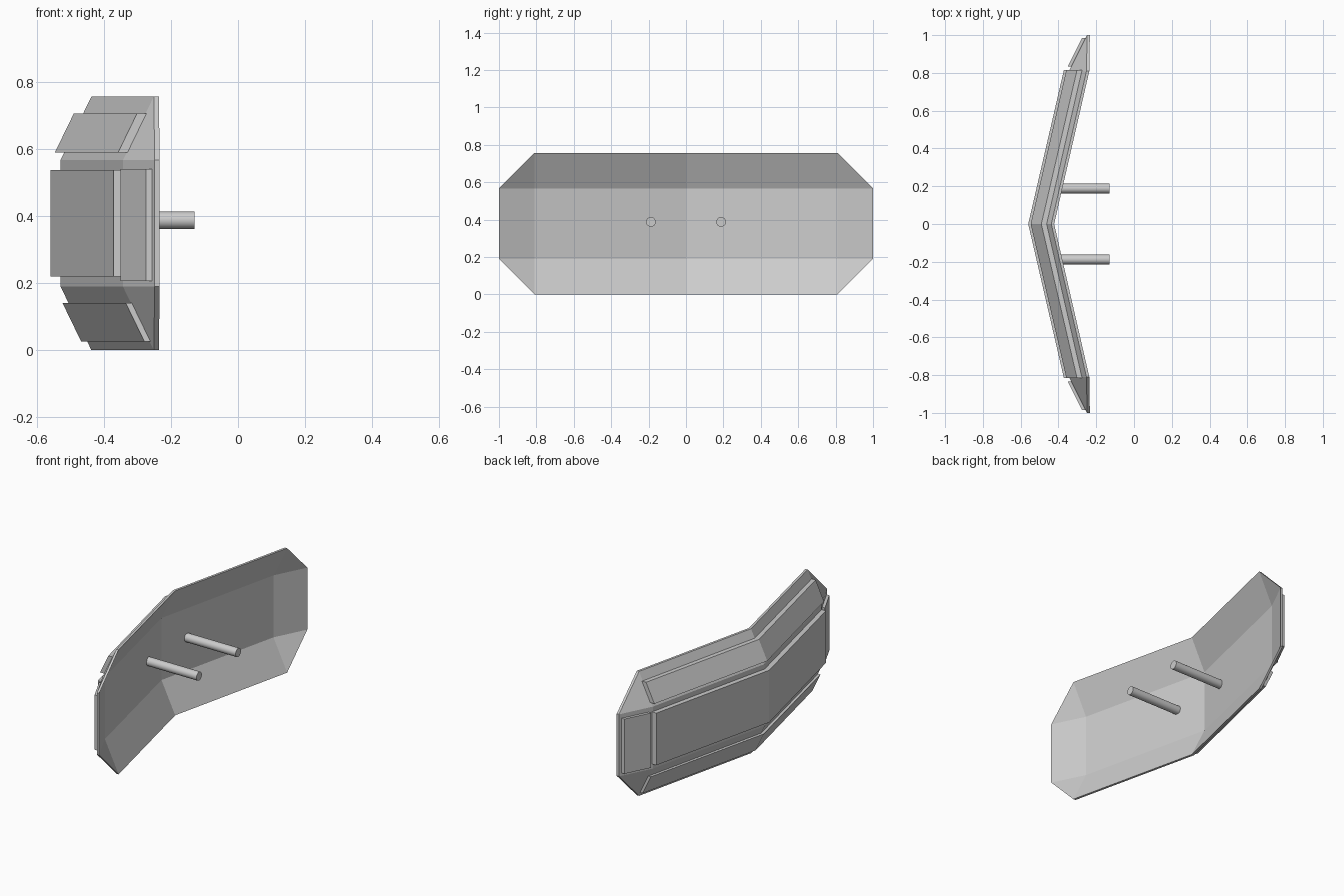
import bpy
import bmesh
from math import pi, radians

cube = bpy.data.objects.get("Cube")
if cube:
    bpy.data.objects.remove(cube, do_unlink=True)

grey = bpy.data.materials.new("plain_grey")
grey.use_nodes = True
colour = (0.6, 0.6, 0.6, 1)
grey.diffuse_color = colour
grey.node_tree.nodes["Principled BSDF"].inputs["Base Color"].default_value = colour

# Main dimensions: bend line, band heights and overall height
BEND, LOW, HIGH, TOP = 0.81, 0.19, 0.567, 0.757


def surface_x(y, z):
    """Outer face of the folded shell."""
    y = abs(y)
    band = max(0, z - HIGH, LOW - z)
    return -0.53 + 0.23 * min(y, BEND) + 0.5 * max(0, y - BEND) + 0.485 * band


def slab(name, ys, zs, front, back, clipped=False):
    """Grid of panels on the shell surface, given thickness along x."""
    bm = bmesh.new()
    grid = [[bm.verts.new((surface_x(y, z) + back, y, z)) for z in zs] for y in ys]
    for i in range(len(ys) - 1):
        for j in range(len(zs) - 1):
            corners = [(i, j), (i + 1, j), (i + 1, j + 1), (i, j + 1)]
            if clipped:  # cut the outermost corners diagonally
                corners = [(a, b) for a, b in corners
                           if not (a in (0, len(ys) - 1) and b in (0, len(zs) - 1))]
            bm.faces.new([grid[a][b] for a, b in corners])
    bmesh.ops.delete(bm, geom=[v for v in bm.verts if not v.link_faces], context='VERTS')
    result = bmesh.ops.extrude_face_region(bm, geom=bm.faces[:], use_keep_orig=True)
    moved = [v for v in result["geom"] if isinstance(v, bmesh.types.BMVert)]
    bmesh.ops.translate(bm, verts=moved, vec=(front - back, 0, 0))
    bmesh.ops.recalc_face_normals(bm, faces=bm.faces[:])
    mesh = bpy.data.meshes.new(name)
    bm.to_mesh(mesh)
    bm.free()
    mesh.materials.append(grey)
    obj = bpy.data.objects.new(name, mesh)
    bpy.context.collection.objects.link(obj)
    return obj


# Folded shell
slab("shell", (-1, -BEND, 0, BEND, 1), (0, LOW, HIGH, TOP), 0, 0.015, clipped=True)

# Raised armour plates along the three bands
span = (-0.815, 0, 0.815)
slab("centre_plate", span, (0.22, 0.537), -0.03, 0.002)
slab("upper_plate", span, (0.59, 0.706), -0.028, 0.002)
slab("lower_plate", span, (0.025, 0.14), -0.018, 0.008)

# End plates and handle rods on both sides
for side, s in (("left", 1), ("right", -1)):
    slab(side + "_end_plate", (s * 0.835, s * 0.985), (0.207, 0.54), -0.019, 0.002)
    start, end = -0.475, -0.13
    bpy.ops.mesh.primitive_cylinder_add(
        vertices=24, radius=0.026, depth=end - start,
        location=((start + end) / 2, s * 0.188, 0.388), rotation=(0, pi / 2, 0))
    rod = bpy.context.object
    rod.name = side + "_handle_rod"
    rod.data.materials.append(grey)
    bpy.ops.object.shade_smooth_by_angle(angle=radians(30))
